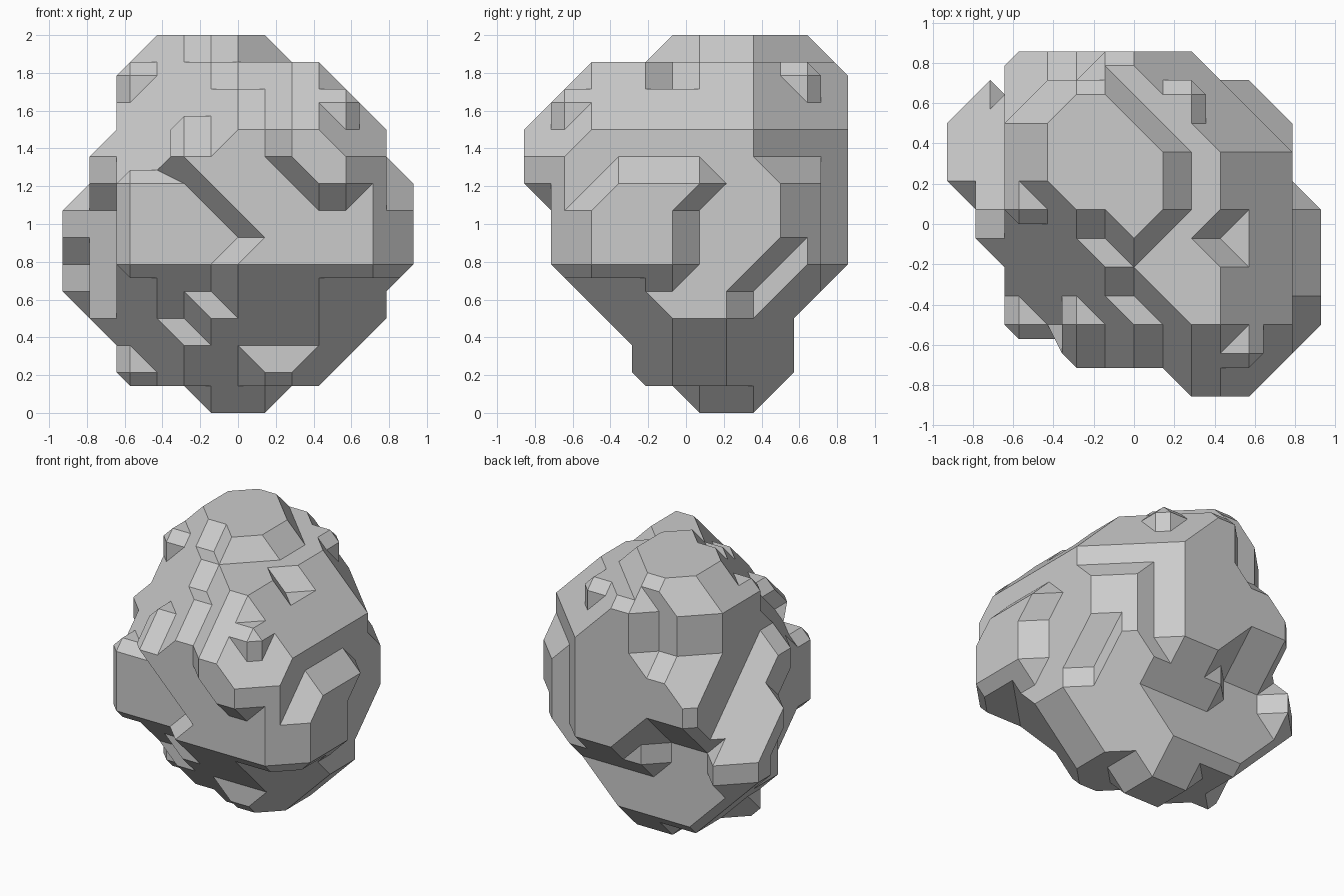
import bpy
import bmesh
from math import radians
from mathutils import Vector

if "Cube" in bpy.data.objects:
    bpy.data.objects.remove(bpy.data.objects["Cube"])

UNIT = 1 / 14  # half a lattice step

# Small lumps standing proud of the slopes, with a claw hanging low on the left
LUMPS = {(-4, -7, 21), (-4, -9, 19), (-8, -7, 17), (-8, 1, 25), (4, 9, 25), (8, -9, 23), (-8, 1, 3)}
# Small pit in the upper slope
PITS = {(6, -1, 25)}


def front_ok(x, y, z):
    """Front ledges, overhangs and the stepped underside."""
    if y == -11:
        return 4 <= x <= 8 and 17 <= z <= 21 and x + z >= 23
    if y == -9 and not (x + z >= 15 or (z == 11 and x >= 0)):
        return False
    if y == -3 and z == 3:
        return 2 <= x <= 4
    if y + z == 2:
        return z == 1 or x >= max(min(z - 9, 0), -4)
    return y + z > 2


def right_ok(x, y, z):
    """Raised slab on the +x side and the groove below it."""
    if x == 12:
        return 11 <= z <= 17 and (-5 if z == 17 else -7) <= y <= (1 if z == 17 else -1)
    if x == 10 and y - z > -6 and y > 3:
        return False
    if x == 8 and y - z > -2:
        return False
    return x + y <= (17 if 11 <= z <= 17 else 15)


def left_ok(x, y, z):
    """Shoulder and sloping knob on the -x side."""
    if x == -12:
        return (3 if z >= 13 else 5) <= y <= 7 and z >= 9 and y + z <= 18
    if x == -10:
        if y >= 3:
            return y <= 9 and y + z <= 20
        return y >= (1 if z < 17 else -1) and z <= 19
    return True


def back_ok(x, y, z):
    """Rear wall, set back above one corner and undercut below the shelf."""
    if y == 11 and (x > 4 or x < -8 or (x < -2 and z > 19) or (x == -2 and z < 13)):
        return False
    if y >= 9 and -8 <= x <= -4 and y - z > -4:
        return False
    if y - x > 15 and y - x + z > 36:
        return False
    return y - z <= (4 if y <= 7 else 0)


def chamfers_ok(x, y, z):
    """Bevels along the edges and corners of the boulder."""
    return (x + z <= 31 and z - x <= 33 and x - z <= 3 and -x - z <= 3
            and y + z <= 36 and z - y <= 32 and x - y <= 19 and y - x <= 19
            and z - x - y <= (30 if x <= 23 - z else 28)
            and x - y + z <= 38 and x + y + z <= 36
            and y - x + z <= 40 and x + y - z <= 6 and y - x - z <= 10
            and (z >= 11 or (x - y - z <= 4 and -x - y - z <= 2))
            and (z < 27 or (x - y <= 1 and x <= 2 and x + y <= 7)) and x <= (6 if z == 25 else 12)
            and (z > 1 or (abs(x) <= 2 and 1 <= y <= 5)))


def solid(p):
    x, y, z = p
    if p in LUMPS:
        return True
    if p in PITS:
        return False
    if x == -8 and y < -7:
        return False
    return all(rule(x, y, z) for rule in (front_ok, right_ok, left_ok, back_ok, chamfers_ok))


def cell_faces(base):
    """The six squares of a cell, each turning anticlockwise seen from outside."""
    for axis in range(3):
        u, v = (axis + 1) % 3, (axis + 2) % 3
        for side in (0, 1):
            ring = []
            for a, b in ((0, 0), (1, 0), (1, 1), (0, 1)):
                corner = list(base)
                corner[axis] += 2 * side
                corner[u] += 2 * a
                corner[v] += 2 * b
                ring.append(tuple(corner))
            yield ring if side else ring[::-1]


def cell_loops(base):
    """Facet loops that cut the solid corners off the empty ones."""
    step = {}
    for ring in cell_faces(base):
        inside = [p in filled for p in ring]
        middle = [tuple((a + b) // 2 for a, b in zip(ring[i], ring[(i + 1) % 4])) for i in range(4)]
        for i in range(4):
            if not inside[i] and inside[(i + 1) % 4]:
                j = (i + 1) % 4
                while inside[(j + 1) % 4]:
                    j = (j + 1) % 4
                step[middle[i]] = middle[j]
    while step:
        start, here = step.popitem()
        loop = [start]
        while here != start:
            loop.append(here)
            here = step.pop(here)
        yield loop


def flattest_fan(loop):
    """Split a loop into the triangle fan with the fewest facet directions."""
    def fan(i):
        turned = loop[i:] + loop[:i]
        return [(turned[0], b, c) for b, c in zip(turned[1:], turned[2:])]

    def directions(triangles):
        normals = set()
        for a, b, c in triangles:
            n = (Vector(b) - Vector(a)).cross(Vector(c) - Vector(a)).normalized()
            normals.add(tuple(round(k, 2) + 0.0 for k in n))
        return len(normals)

    return min((fan(i) for i in range(len(loop))), key=directions)


# Fill the lattice
filled = {p for p in ((x, y, z) for x in range(-12, 13, 2) for y in range(-11, 12, 2)
                      for z in range(1, 28, 2)) if solid(p)}

# Skin the boulder
bm = bmesh.new()
corners = {}


def vertex(p):
    if p not in corners:
        corners[p] = bm.verts.new(Vector(p) * UNIT)
    return corners[p]


for x in range(-14, 13, 2):
    for y in range(-13, 12, 2):
        for z in range(-1, 28, 2):
            for loop in cell_loops((x, y, z)):
                for triangle in flattest_fan(loop):
                    bm.faces.new([vertex(p) for p in triangle])

bmesh.ops.recalc_face_normals(bm, faces=bm.faces[:])
bmesh.ops.dissolve_limit(bm, angle_limit=radians(1), verts=bm.verts[:], edges=bm.edges[:])
mesh = bpy.data.meshes.new("boulder")
bm.to_mesh(mesh)
bm.free()

# Plain stone material
stone = bpy.data.materials.new("stone grey")
stone.use_nodes = True
colour = (0.6, 0.6, 0.6, 1)
stone.diffuse_color = colour
stone.node_tree.nodes["Principled BSDF"].inputs["Base Color"].default_value = colour
mesh.materials.append(stone)

boulder = bpy.data.objects.new("boulder", mesh)
bpy.context.collection.objects.link(boulder)
